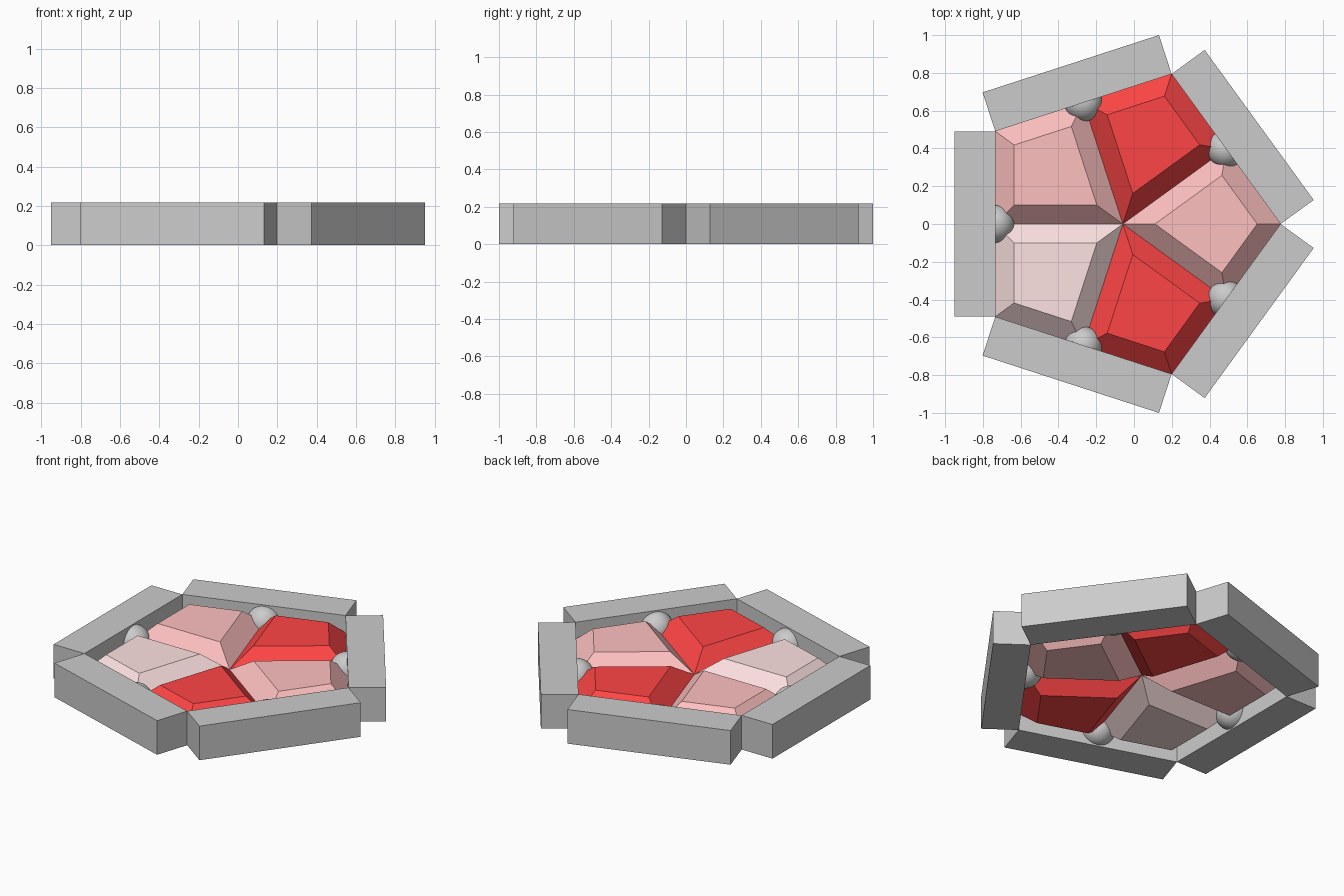
import bpy, bmesh
from math import pi, cos, sin, radians
from mathutils import Vector

if "Cube" in bpy.data.objects:
    bpy.data.objects.remove(bpy.data.objects["Cube"])

R = 0.835                 # pentagon corner radius
W = 0.2165                # wall thickness and height
CX = -0.059               # pentagon centre on x
MID = W / 2               # height of the gem girdle
INSET, RISE = 0.1, 0.1    # gem bevel
AP = R * cos(pi / 5)      # distance from centre to each side
SIDE = 2 * R * sin(pi / 5)


def material(name, rgb):
    m = bpy.data.materials.new(name)
    m.diffuse_color = (*rgb, 1)
    m.use_nodes = True
    m.node_tree.nodes["Principled BSDF"].inputs["Base Color"].default_value = m.diffuse_color
    return m


red = material("red", (1, 0.06, 0.06))
pink = material("pink", (1, 0.53, 0.53))
pale = material("pale_pink", (1, 0.76, 0.76))


def polar(r, a, z=0.0):
    return Vector((CX + r * cos(a), r * sin(a), z))


def gem(name, a, mat):
    """Kite-shaped gem, bevelled alike above and below its girdle."""
    outer = [(0, 0), (AP * cos(pi / 5), -AP * sin(pi / 5)),
             (R, 0), (AP * cos(pi / 5), AP * sin(pi / 5))]
    # inset kite: tips slide along the axis, right-angle corners along their bisector
    dx = INSET * (cos(pi / 5) - sin(pi / 5))
    dy = INSET * (cos(pi / 5) + sin(pi / 5))
    inner = [(INSET / sin(pi / 5), 0), (outer[1][0] - dx, outer[1][1] + dy),
             (R - INSET / sin(radians(54)), 0), (outer[3][0] - dx, outer[3][1] - dy)]
    bm = bmesh.new()
    rings = [[bm.verts.new((x, y, z)) for x, y in pts]
             for pts, z in ((inner, -RISE), (outer, 0), (inner, RISE))]
    bm.faces.new(rings[0][::-1])
    bm.faces.new(rings[2])
    for lo, hi in zip(rings, rings[1:]):
        for i in range(4):
            j = (i + 1) % 4
            bm.faces.new((lo[i], lo[j], hi[j], hi[i]))
    bmesh.ops.recalc_face_normals(bm, faces=bm.faces)
    me = bpy.data.meshes.new(name)
    bm.to_mesh(me)
    bm.free()
    me.materials.append(mat)
    ob = bpy.data.objects.new(name, me)
    bpy.context.collection.objects.link(ob)
    ob.location = (CX, 0, MID)
    ob.rotation_euler.z = a


for i, mat in enumerate((pink, red, pink, pale, red)):
    corner = i * 2 * pi / 5
    side = corner + pi / 5
    gem(f"gem_{i + 1}", corner, mat)

    # square-section wall along each side
    bpy.ops.mesh.primitive_cube_add(size=1, location=polar(AP + W / 2, side, MID),
                                    rotation=(0, 0, side))
    wall = bpy.context.object
    wall.name = f"wall_{i + 1}"
    wall.scale = (W, SIDE, W)

    # round stud where two gems meet the wall
    bpy.ops.mesh.primitive_uv_sphere_add(segments=32, ring_count=16, radius=0.1,
                                         location=polar(AP, side, MID))
    stud = bpy.context.object
    stud.name = f"stud_{i + 1}"
    bpy.ops.object.shade_smooth()
